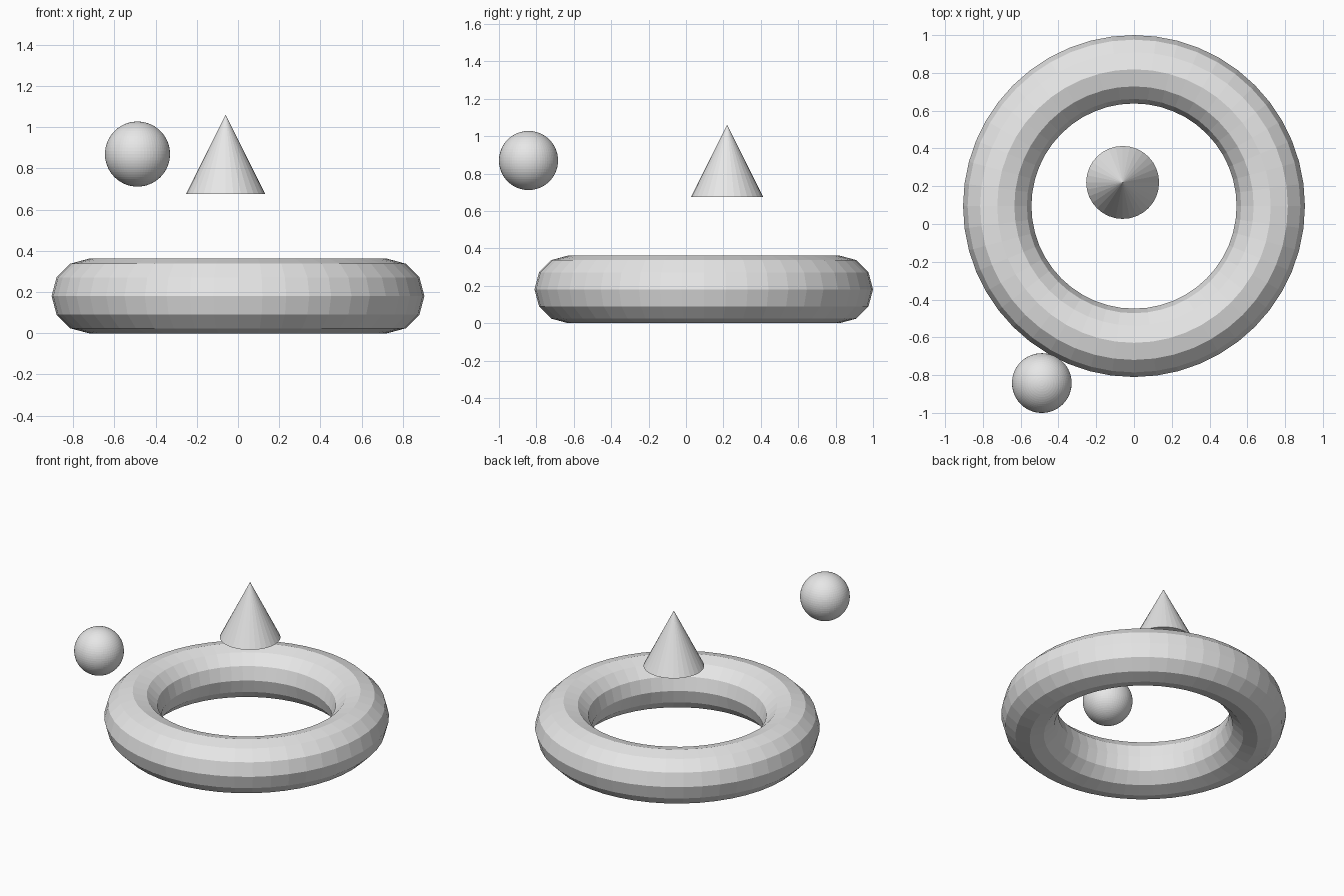
import bpy

cube = bpy.data.objects.get("Cube")
if cube:
    bpy.data.objects.remove(cube, do_unlink=True)

# One plain grey for every part
GREY = (0.8, 0.8, 0.8, 1.0)
grey = bpy.data.materials.new("light_grey")
grey.use_nodes = True
grey.diffuse_color = GREY
grey.node_tree.nodes["Principled BSDF"].inputs["Base Color"].default_value = GREY


def finish(name):
    """Name the newest part and give it the grey, flat shaded."""
    part = bpy.context.object
    part.name = part.data.name = name
    part.data.materials.clear()
    part.data.materials.append(grey)
    bpy.ops.object.shade_flat()


# Large faceted ring lying on the ground
minor = 0.181
bpy.ops.mesh.primitive_torus_add(
    major_radius=4 * minor, minor_radius=minor,
    major_segments=48, minor_segments=12,
    location=(0, 0.095, minor))
finish("ring")

# Cone floating above the ring's opening
cone_radius = 0.193
bpy.ops.mesh.primitive_cone_add(
    vertices=32, radius1=cone_radius, depth=2 * cone_radius,
    location=(-0.06, 0.22, 0.868))
finish("floating_cone")

# Ball floating beyond the ring's front edge
bpy.ops.mesh.primitive_uv_sphere_add(
    segments=64, ring_count=32, radius=0.158,
    location=(-0.488, -0.842, 0.87))
finish("floating_ball")
